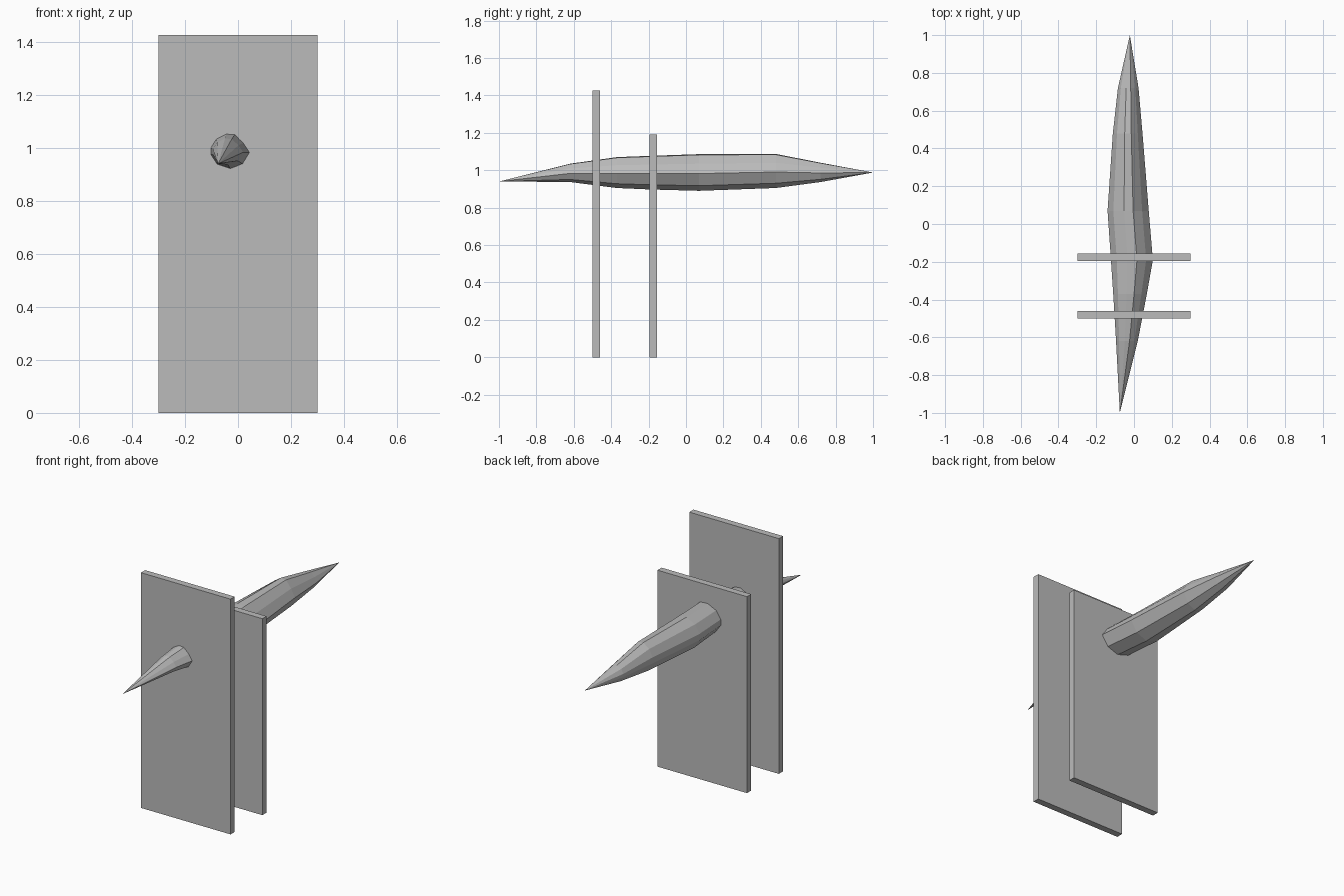
import bpy
import bmesh

default = bpy.data.objects.get("Cube")
if default:
    bpy.data.objects.remove(default, do_unlink=True)

grey = bpy.data.materials.new("plain grey")
grey.use_nodes = True
colour = (0.5, 0.5, 0.5, 1)
grey.diffuse_color = colour
for node in grey.node_tree.nodes:
    if node.type == 'BSDF_PRINCIPLED':
        node.inputs["Base Color"].default_value = colour


def add_object(name, bm):
    bmesh.ops.recalc_face_normals(bm, faces=bm.faces[:])
    mesh = bpy.data.meshes.new(name)
    bm.to_mesh(mesh)
    bm.free()
    mesh.materials.append(grey)
    obj = bpy.data.objects.new(name, mesh)
    bpy.context.collection.objects.link(obj)
    return obj


def add_panel(name, y, height):
    bm = bmesh.new()
    bmesh.ops.create_cube(bm, size=1)
    bmesh.ops.scale(bm, vec=(0.6, 0.04, height), verts=bm.verts[:])
    bmesh.ops.translate(bm, vec=(0, y, height / 2), verts=bm.verts[:])
    return add_object(name, bm)


# Two upright panels
add_panel("front_panel", -0.48, 1.425)
add_panel("back_panel", -0.175, 1.19)

# Faceted spindle: one lopsided section fitted to the box of each station
section = [(0, 0.6), (0.14, 0.85), (0.4, 1), (0.62, 0.98), (0.84, 0.74),
           (1, 0.47), (0.82, 0.14), (0.5, 0), (0.16, 0.13), (0, 0.4)]
# y, left edge, right edge, bottom, top
stations = [(-0.62, -0.095, 0.02, 0.937, 1.035),
            (-0.37, -0.11, 0.068, 0.905, 1.07),
            (-0.19, -0.122, 0.10, 0.897, 1.077),
            (0.07, -0.14, 0.078, 0.89, 1.086),
            (0.48, -0.112, 0.045, 0.905, 1.087),
            (0.72, -0.085, 0.024, 0.937, 1.04)]
bm = bmesh.new()
rings = []
for y, x0, x1, z0, z1 in stations:
    rings.append([bm.verts.new((x0 + u * (x1 - x0), y, z0 + v * (z1 - z0)))
                  for u, v in section])
front_tip = bm.verts.new((-0.075, -1, 0.94))
back_tip = bm.verts.new((-0.022, 1, 0.988))
count = len(section)
for i in range(count):
    j = (i + 1) % count
    bm.faces.new((front_tip, rings[0][i], rings[0][j]))
    bm.faces.new((back_tip, rings[-1][j], rings[-1][i]))
    for a, b in zip(rings, rings[1:]):
        bm.faces.new((a[i], b[i], b[j], a[j]))
add_object("spindle", bm)
